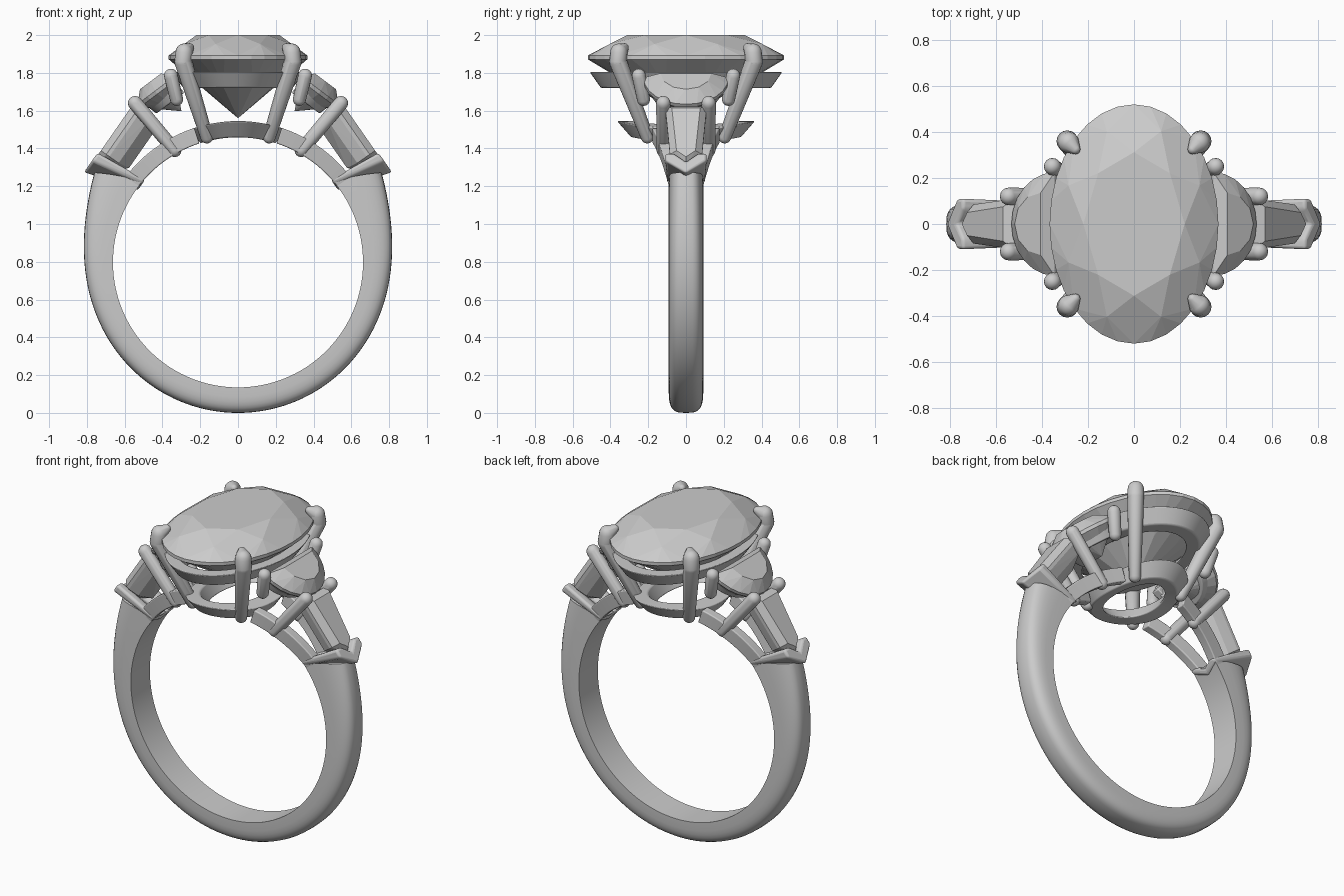
import bpy, bmesh
from math import sin, cos, pi, radians, sqrt
from mathutils import Vector

cube = bpy.data.objects.get("Cube")
if cube:
    bpy.data.objects.remove(cube)

GREY = (0.6, 0.6, 0.6, 1)
metal = bpy.data.materials.new("pale grey")
metal.use_nodes = True
metal.diffuse_color = GREY
metal.node_tree.nodes["Principled BSDF"].inputs["Base Color"].default_value = GREY

CENTRE_Z, INNER_R = 0.797, 0.662


def finish(name, bm, smooth=None, bevel=0):
    bmesh.ops.recalc_face_normals(bm, faces=bm.faces)
    me = bpy.data.meshes.new(name)
    bm.to_mesh(me)
    bm.free()
    me.materials.append(metal)
    ob = bpy.data.objects.new(name, me)
    bpy.context.collection.objects.link(ob)
    if bevel:
        mod = ob.modifiers.new("soft edges", "BEVEL")
        mod.width, mod.segments = bevel, 3
    if smooth:
        bpy.ops.object.select_all(action="DESELECT")
        ob.select_set(True)
        bpy.context.view_layer.objects.active = ob
        bpy.ops.object.shade_smooth_by_angle(angle=radians(smooth))
    return ob


def add_hull(bm, points):
    part = bmesh.new()
    for p in points:
        part.verts.new(p)
    res = bmesh.ops.convex_hull(part, input=part.verts)
    junk = {g for g in res["geom_interior"] if isinstance(g, bmesh.types.BMVert)}
    bmesh.ops.delete(part, geom=list(junk), context="VERTS")
    temp = bpy.data.meshes.new("temp")
    part.to_mesh(temp)
    part.free()
    bm.from_mesh(temp)
    bpy.data.meshes.remove(temp)


def gem(name, points):
    bm = bmesh.new()
    add_hull(bm, points)
    bmesh.ops.dissolve_limit(bm, angle_limit=radians(1), verts=bm.verts, edges=bm.edges)
    return finish(name, bm)


def ball(centre, r):
    out = [Vector(centre) + Vector((0, 0, s * r)) for s in (-1, 1)]
    for i in range(1, 8):
        for j in range(16):
            a, b = pi * i / 8, pi * j / 8
            out.append(Vector(centre) + r * Vector((sin(a) * cos(b), sin(a) * sin(b), cos(a))))
    return out


def prong(name, path):
    # Rounded rod through (point, radius) pairs
    bm = bmesh.new()
    for (p, r), (q, s) in zip(path, path[1:]):
        add_hull(bm, ball(p, r) + ball(q, s))
    return finish(name, bm, 40)


def sweep(name, sections, closed=False, smooth=40, bevel=0):
    # Skin a list of equal-length closed sections
    bm = bmesh.new()
    rings = [[bm.verts.new(p) for p in s] for s in sections]
    n = len(rings[0])
    pairs = list(zip(rings, rings[1:]))
    if closed:
        pairs.append((rings[-1], rings[0]))
    else:
        bm.faces.new(rings[0])
        bm.faces.new(rings[-1])
    for a, b in pairs:
        for i in range(n):
            k = (i + 1) % n
            bm.faces.new((a[i], a[k], b[k], b[i]))
    return finish(name, bm, smooth, bevel)


def ellipse(rx, ry, z, n, turn=0.0):
    return [Vector((rx * cos(2 * pi * (i + turn) / n), ry * sin(2 * pi * (i + turn) / n), z))
            for i in range(n)]


# Shank: D-shaped section, thickening towards the shoulders
sections = []
for i in range(97):
    t = i / 48 - 1
    thick = 0.135 + 0.1 * t ** 6
    ring = []
    for j in range(17):
        a = pi * j / 16
        f = max(sin(a), 0) ** 0.6
        y = 0.092 * (1 if cos(a) > 0 else -1) * abs(cos(a)) ** 0.6
        ang = t * radians(130 - 8 * f)
        r = INNER_R + thick * f
        ring.append((r * sin(ang), y, CENTRE_Z - r * cos(ang)))
    sections.append(ring)
sweep("shank", sections)

# Centre stone: oval brilliant cut
RX, RY = 0.367, 0.52
gem("centre_stone",
    ellipse(0.6 * RX, 0.6 * RY, 2.0, 8)
    + ellipse(0.84 * RX, 0.84 * RY, 1.953, 8, 0.5)
    + ellipse(RX, RY, 1.892, 32) + ellipse(RX, RY, 1.872, 32)
    + ellipse(0.55 * RX, 0.55 * RY, 1.725, 8, 0.5)
    + [Vector((0, 0, 1.56))])


# Gallery rails: flared oval rings, the lower one saddled over the finger hole
def rail(name, profile, height):
    rows = []
    for i in range(64):
        a = 2 * pi * i / 64
        row = []
        for rx, ry, level in profile:
            x = rx * cos(a)
            row.append((x, ry * sin(a), height(x, level)))
        rows.append(row)
    sweep(name, rows, closed=True, bevel=0.008)


rail("upper_gallery_rail",
     [(0.35, 0.51, 1.805), (0.29, 0.45, 1.72), (0.22, 0.36, 1.72), (0.28, 0.43, 1.805)],
     lambda x, z: z)
rail("lower_gallery_rail",
     [(0.25, 0.365, 0.748), (0.2, 0.29, INNER_R), (0.13, 0.21, INNER_R), (0.17, 0.28, 0.748)],
     lambda x, r: CENTRE_Z + sqrt(r * r - x * x))

for side, sx in (("left", 1), ("right", -1)):

    def place(origin, u, n):
        # Local frame: a runs down the shoulder, b across, c outward
        return lambda a, b, c: Vector((sx * (origin[0] + u[0] * a + n[0] * c), b,
                                       origin[1] + u[1] * a + n[1] * c))

    # Half-moon side stone
    moon = place((0.345, 1.775), (0.8, -0.6), (0.6, 0.8))

    def half_moon(scale, depth, shift=0.0, n=12):
        return [moon(shift + 0.235 * scale * sin(pi * i / n),
                     0.225 * scale * cos(pi * i / n), depth) for i in range(n + 1)]

    gem(side + "_half_moon_stone",
        half_moon(0.6, 0.055, 0.035, 6) + half_moon(1, 0) + half_moon(1, -0.02)
        + [moon(0.07, 0.08, -0.17), moon(0.07, -0.08, -0.17)])

    # Rail curving below the half-moon stone
    rows = []
    for i in range(17):
        a = pi * i / 16
        rows.append([moon(s * 0.2 * sin(a), s * 0.2 * cos(a), c)
                     for s, c in ((1, -0.04), (0.92, -0.1), (0.65, -0.1), (0.7, -0.04))])
    sweep(side + "_half_moon_rail", rows, bevel=0.006)

    # Tapered baguette stone with a pointed lower end
    bag = place((0.545, 1.64), (0.57, -0.82), (0.82, 0.57))

    def bullet(inset, depth):
        w, v = 0.11 - inset, 0.085 - inset
        return [bag(inset, w, depth), bag(inset, -w, depth), bag(0.31, -v, depth),
                bag(0.31, v, depth), bag(0.385 - inset, 0, depth)]

    gem(side + "_baguette_stone",
        bullet(0.035, 0.005) + bullet(0, -0.03) + bullet(0, -0.05)
        + bullet(0.02, -0.11) + [bag(0.07, 0, -0.17), bag(0.3, 0, -0.17)])

    # Chevron claw gripping the pointed end
    claw = place((0.735, 1.372), (0.57, -0.82), (0.87, 0.49))
    half = [(0, 0.11), (0, 0.065), (0.055, 0), (0.13, 0), (0.05, 0.11)]
    outline = half[:3] + [(a, -b) for a, b in half[1::-1]] + [(0.05, -0.11)] + half[3:]
    sweep(side + "_chevron_claw",
          [[claw(a * k, b * m, c) for a, b in outline]
           for k, m, c in ((1, 1, 0.01), (0.55, 0.9, -0.28))], bevel=0.014)

    for end, sy in (("back", 1), ("front", -1)):
        tag = "_" + side + "_" + end

        # Main claws over the centre stone
        prong("main_claw" + tag,
              [((sx * 0.165, sy * 0.205, 1.46), 0.034), ((sx * 0.29, sy * 0.36, 1.86), 0.047),
               ((sx * 0.285, sy * 0.355, 1.91), 0.046), ((sx * 0.255, sy * 0.325, 1.935), 0.022)])

        # Claws holding the half-moon stone
        prong("half_moon_claw" + tag,
              [((sx * 0.355, sy * 0.25, 1.785), 0.037), ((sx * 0.325, sy * 0.225, 1.66), 0.035)])

        # Claws between the half-moon and baguette stones
        prong("baguette_claw" + tag,
              [((sx * 0.545, sy * 0.12, 1.64), 0.038), ((sx * 0.335, sy * 0.12, 1.39), 0.036)])

        # Split shoulder strips running from shank to lower rail
        rows = []
        for i in range(13):
            k = i / 12
            ang = radians(36 + 36 * k)
            mid = 0.06 + 0.09 * k
            rows.append([(sx * r * cos(ang), sy * (mid + d), CENTRE_Z + r * sin(ang))
                         for r, d in ((INNER_R, -0.028), (INNER_R, 0.028),
                                      (0.748, 0.028), (0.748, -0.028))])
        sweep("shoulder_strip" + tag, rows, bevel=0.006)
